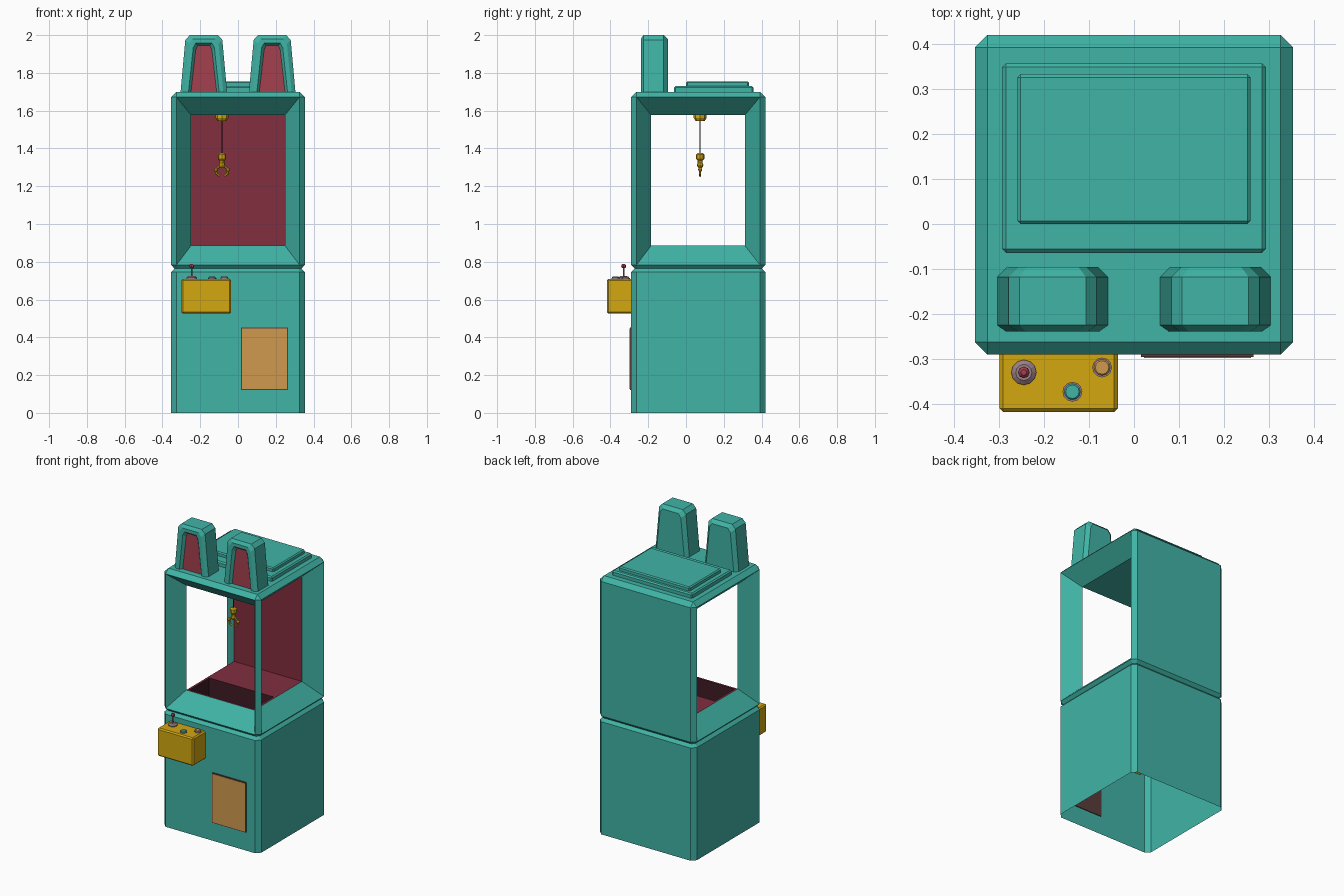
import bpy, bmesh, math
from mathutils import Vector

if "Cube" in bpy.data.objects:
    bpy.data.objects.remove(bpy.data.objects["Cube"])


def lin(c):
    c /= 255
    return c / 12.92 if c <= 0.04045 else ((c + 0.055) / 1.055) ** 2.4


def mat(name, r, g, b):
    m = bpy.data.materials.new(name)
    m.diffuse_color = (lin(r), lin(g), lin(b), 1)
    m.use_nodes = True
    m.node_tree.nodes["Principled BSDF"].inputs["Base Color"].default_value = m.diffuse_color
    return m


TEAL = mat("teal", 64, 180, 166)
MAROON = mat("maroon", 130, 46, 62)
DARK = mat("dark_maroon", 62, 28, 38)
RED = mat("soft_red", 165, 64, 78)
YELLOW = mat("yellow", 212, 168, 16)
TAN = mat("tan", 208, 154, 78)
MAUVE = mat("mauve_grey", 155, 128, 136)
BROWN = mat("brown_trim", 90, 60, 58)
BLACK = mat("dark_wire", 45, 42, 48)


def finish(name, bm, *mats):
    bmesh.ops.remove_doubles(bm, verts=bm.verts, dist=1e-5)
    bmesh.ops.recalc_face_normals(bm, faces=bm.faces)
    me = bpy.data.meshes.new(name)
    bm.to_mesh(me)
    bm.free()
    for m in mats:
        me.materials.append(m)
    ob = bpy.data.objects.new(name, me)
    bpy.context.collection.objects.link(ob)
    return ob


def face(bm, pts, mi=0):
    clean = []
    for p in pts:
        p = Vector(p)
        if all((p - q).length > 1e-6 for q in clean):
            clean.append(p)
    if len(clean) > 2:
        bm.faces.new([bm.verts.new(p) for p in clean]).material_index = mi


def loft(bm, rings, mi=0):
    for a, b in zip(rings, rings[1:]):
        n = len(a)
        for i in range(n):
            j = (i + 1) % n
            face(bm, (a[i], a[j], b[j], b[i]), mi)


def box(name, x0, x1, y0, y1, z0, z1, m, bev=0.0):
    bm = bmesh.new()
    bmesh.ops.create_cube(bm, size=1)
    for v in bm.verts:
        v.co = ((x0 + x1) / 2 + v.co.x * (x1 - x0), (y0 + y1) / 2 + v.co.y * (y1 - y0),
                (z0 + z1) / 2 + v.co.z * (z1 - z0))
    if bev:
        bmesh.ops.bevel(bm, geom=bm.edges[:], offset=bev, segments=1, affect='EDGES')
    return finish(name, bm, m)


def turned(name, x, y, profile, m, sides=10):
    """Solid of revolution from (radius, z) pairs."""
    bm = bmesh.new()
    rings = [[(x + r * math.cos(2 * math.pi * i / sides), y + r * math.sin(2 * math.pi * i / sides), z)
              for i in range(sides)] for r, z in profile]
    loft(bm, rings)
    face(bm, rings[0])
    face(bm, rings[-1])
    return finish(name, bm, m)


def ball(name, loc, r, m):
    prof = [(r * math.sin(t * math.pi / 6), loc[2] - r * math.cos(t * math.pi / 6)) for t in range(1, 6)]
    return turned(name, loc[0], loc[1], prof, m, 8)


def bar(name, a, b, r, m):
    a, b = Vector(a), Vector(b)
    bm = bmesh.new()
    bmesh.ops.create_cone(bm, cap_ends=True, segments=6, radius1=r, radius2=r, depth=(b - a).length)
    ob = finish(name, bm, m)
    ob.location = (a + b) / 2
    ob.rotation_euler = (b - a).to_track_quat('Z', 'Y').to_euler()
    return ob


# cabinet shell: open bottom, groove at mid height, bevelled roof
CY, HX, HY = 0.065, 0.354, 0.355


def octagon(z, inset, c):
    hx, hy = HX - inset, HY - inset
    q = [(hx, hy - c), (hx - c, hy), (c - hx, hy), (-hx, hy - c),
         (-hx, c - hy), (c - hx, -hy), (hx - c, -hy), (hx, c - hy)]
    return [(x, CY + y, z) for x, y in q]


def inner(p):
    return (math.copysign(0.249, p[0]), 0.312 if p[1] > CY else -0.185, 1.577 if p[2] > 1.2 else 0.885)


bm = bmesh.new()
low = [octagon(0, 0, .028), octagon(.745, 0, .028), octagon(.764, .018, .016), octagon(.783, 0, .028)]
top = [octagon(1.672, 0, .028), octagon(1.70, .028, 0)]
loft(bm, low)
loft(bm, top)
face(bm, top[-1])
for i in range(8):
    j = (i + 1) % 8
    quad = [low[-1][i], low[-1][j], top[0][j], top[0][i]]
    if i in (3, 5, 7):  # left, front and right windows with sloped frames
        for k in range(4):
            a, b = quad[k], quad[(k + 1) % 4]
            face(bm, (a, b, inner(b), inner(a)))
    else:
        face(bm, quad)


def rect(x, y0, y1, z):
    return [(-x, y0, z), (x, y0, z), (x, y1, z), (-x, y1, z)]


# inside: ceiling, back wall, floor with prize well
ceiling, floor = rect(.249, -.185, .312, 1.577), rect(.249, -.185, .312, .885)
well, well_low = rect(.235, -.172, .035, .885), rect(.235, -.172, .035, .46)
face(bm, ceiling)
face(bm, (floor[2], floor[3], ceiling[3], ceiling[2]), 1)
loft(bm, [floor, well], 1)
loft(bm, [well, well_low], 2)
face(bm, well_low, 2)
finish("cabinet", bm, TEAL, MAROON, DARK)

# stepped roof panels
box("roof_step_lower", -.293, .293, -.064, .357, 1.69, 1.73, TEAL, .008)
box("roof_step_upper", -.259, .259, 0, .333, 1.72, 1.755, TEAL, .007)


# ears with recessed fronts
def ear_ring(cx, d, y):
    pts = [(-.123 + d, 1.70), (-.098 + d, 1.975 - d), (-.074 + d * .75, 2.0 - d)]
    pts += [(-x, z) for x, z in reversed(pts)]
    return [(cx + x, y, z) for x, z in pts]


for side, cx in (("left", -.181), ("right", .181)):
    bm = bmesh.new()
    rings = [ear_ring(cx, *r) for r in
             ((.022, -.096), (0, -.118), (0, -.225), (.02, -.239), (.042, -.239), (.055, -.222))]
    loft(bm, rings[:5])
    loft(bm, rings[4:])
    face(bm, rings[0])
    face(bm, rings[-1], 1)
    face(bm, [p for r in rings for p in (r[0],)] + [r[-1] for r in reversed(rings)])
    finish(side + "_ear", bm, TEAL, RED)

# control box with joystick and buttons
box("control_box", -.299, -.036, -.418, -.28, .525, .71, YELLOW, .008)
turned("joystick_base", -.245, -.33, [(.028, .708), (.028, .716), (.018, .724)], MAUVE, 12)
turned("joystick_stick", -.245, -.33, [(.005, .72), (.005, .775)], MAUVE, 6)
ball("joystick_knob", (-.245, -.33, .777), .013, RED)
for name, x, y, m in (("front_button", -.137, -.373, TEAL), ("rear_button", -.071, -.319, TAN)):
    turned(name + "_ring", x, y, [(.022, .708), (.022, .715)], MAUVE, 12)
    turned(name, x, y, [(.018, .71), (.018, .718), (.015, .721)], m, 12)

# prize door
box("prize_door_frame", .016, .266, -.296, -.285, .121, .452, BROWN)
box("prize_door", .022, .26, -.298, -.288, .127, .446, TAN)

# claw on its cable
X, Y = -.085, .075
turned("claw_mount", X, Y, [(.034, 1.58), (.034, 1.562), (.024, 1.545)], YELLOW, 8)
turned("claw_cable", X, Y, [(.003, 1.55), (.003, 1.37)], BLACK, 6)
turned("claw_body", X, Y, [(.012, 1.376), (.022, 1.368), (.022, 1.345), (.013, 1.335), (.013, 1.322)], YELLOW, 8)
ball("claw_hub", (X, Y, 1.312), .017, YELLOW)
for side, s in (("left", -1), ("right", 1)):
    path = [(X + s * dx, Y, z) for dx, z in ((.006, 1.315), (.032, 1.288), (.03, 1.268), (.012, 1.254))]
    for k in range(3):
        bar(f"{side}_prong_{k + 1}", path[k], path[k + 1], .006, TAN if k == 0 else YELLOW)
    ball(side + "_prong_joint", path[1], .011, YELLOW)
